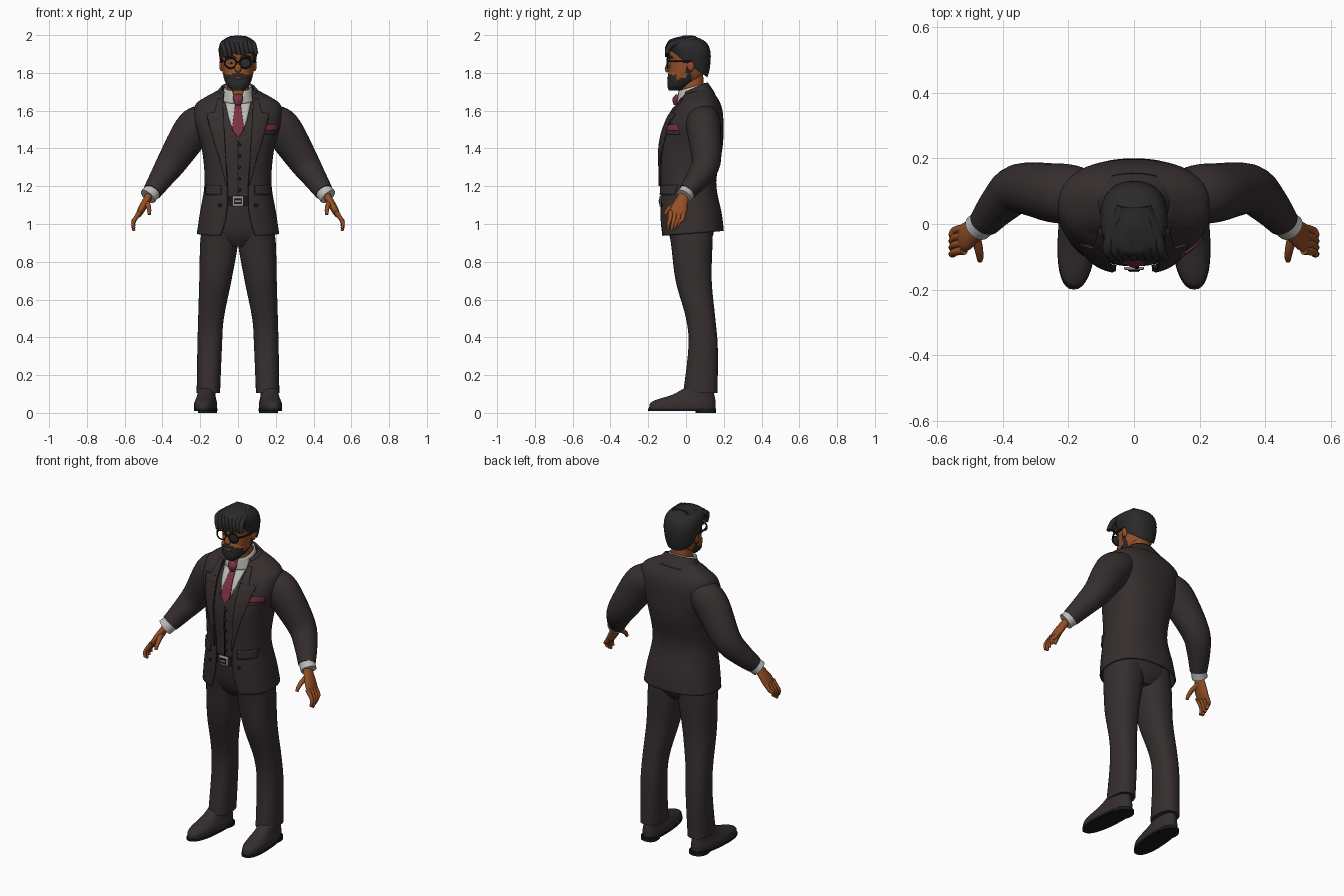
import bpy, bmesh, math, random
from mathutils import Matrix, Vector

random.seed(4)
if "Cube" in bpy.data.objects:
    bpy.data.objects.remove(bpy.data.objects["Cube"])
POWER = .85
made = []


def material(name, red, green, blue):
    mat = bpy.data.materials.new(name)
    mat.use_nodes = True
    mat.diffuse_color = (red, green, blue, 1)
    mat.node_tree.nodes["Principled BSDF"].inputs["Base Color"].default_value = mat.diffuse_color
    return mat


SUIT = material("charcoal suit", .036, .027, .028)
HAIR = material("dark hair", .024, .022, .024)
SKIN = material("brown skin", .3, .08, .02)
SHIRT = material("pale grey shirt", .5, .5, .48)
TIE = material("wine red", .2, .03, .05)
METAL = material("steel buckle", .3, .3, .3)
BLACK = material("black trim", .01, .01, .01)
LIP = material("lips", .26, .07, .05)


def finish(name, bm, mat, thick=0):
    bmesh.ops.recalc_face_normals(bm, faces=bm.faces)
    mesh = bpy.data.meshes.new(name)
    bm.to_mesh(mesh)
    bm.free()
    part = bpy.data.objects.new(name, mesh)
    bpy.context.collection.objects.link(part)
    mesh.materials.append(mat)
    if thick:
        solid = part.modifiers.new("thickness", "SOLIDIFY")
        solid.thickness, solid.offset = thick, 0
    made.append(part)
    return part


def blend(low, high, t):
    return [a + (b - a) * t for a, b in zip(low, high)]


def spline(keys, steps):
    """Smooth in-between values through every key."""
    out = []
    for i, (start, end) in enumerate(zip(keys, keys[1:])):
        before, after = keys[max(i - 1, 0)], keys[min(i + 2, len(keys) - 1)]
        for step in range(steps):
            t = step / steps
            out.append([b + t / 2 * (c - a + t * (2*a - 5*b + 4*c - d + t * (3*(b - c) + d - a)))
                        for a, b, c, d in zip(before, start, end, after)])
    return out + [list(keys[-1])]


def sheet(name, rows, mat, closed=False, thick=0):
    """Bridge rows of points; closed rows become a capped solid."""
    bm = bmesh.new()
    verts = [[bm.verts.new(point) for point in row] for row in rows]
    for low, high in zip(verts, verts[1:]):
        for j in range(0 if closed else 1, len(low)):
            bm.faces.new((low[j - 1], low[j], high[j], high[j - 1]))
    if closed:
        bm.faces.new(verts[0])
        bm.faces.new(verts[-1])
    return finish(name, bm, mat, thick)


def key(z, width, front, back, gap=0, tilt=0, shift=0):
    return z, width, front, back, gap, tilt, shift


def rounded(value):
    return math.copysign(abs(value) ** POWER, value)


def loft(name, keys, mat, count=36, steps=5, side=1, thick=0):
    """Stacked rounded sections; a gap leaves the front open."""
    closed = not any(k[4] for k in keys)
    rows = []
    for z, width, front, back, gap, tilt, shift in spline(keys, steps):
        first = 0 if closed else math.asin((gap / width) ** (1 / POWER))
        row = []
        for i in range(count if closed else count + 1):
            angle = first + (math.tau - 2 * first) * i / count
            depth = (front - back) / 2 * rounded(math.cos(angle))
            row.append((side * (shift + width * rounded(math.sin(angle))),
                        (front + back) / 2 + depth, z + tilt * depth))
        rows.append(row)
    return sheet(name, rows, mat, closed, thick)


def tube(name, path, mat, count=14, side=1):
    """Sweep of elliptical sections along (x, y, z, width, depth)."""
    path = spline(path, 4)
    spots = [Vector(p[:3]) for p in path]
    along = (spots[-1] - spots[0]).normalized()
    guide = Vector((1, 0, 0)) if abs(along.y) > .75 else Vector((0, 1, 0))
    rows = []
    for i, spot in enumerate(spots):
        heading = (spots[min(i + 1, len(spots) - 1)] - spots[max(i - 1, 0)]).normalized()
        across = (guide - heading * guide.dot(heading)).normalized()
        other = heading.cross(across)
        row = []
        for j in range(count):
            angle = math.tau * j / count
            point = spot + across * path[i][3] * math.cos(angle) + other * path[i][4] * math.sin(angle)
            row.append((side * point.x, point.y, point.z))
        rows.append(row)
    return sheet(name, rows, mat, True)


def rod(name, points, radius, mat, side=1, taper=1):
    """Round tube whose radius shrinks by taper at each point."""
    return tube(name, [(*p, radius * taper ** i, radius * taper ** i) for i, p in enumerate(points)],
                mat, count=10, side=side)


def ball(name, place, size, mat):
    bm = bmesh.new()
    bmesh.ops.create_uvsphere(bm, u_segments=16, v_segments=10, radius=1,
                              matrix=Matrix.LocRotScale(Vector(place), None, Vector(size)))
    return finish(name, bm, mat)


# Jacket shell, open at the front
JACKET = [key(.95, .213, -.13, .195, gap=.09, tilt=.08), key(1.05, .198, -.135, .185, gap=.06),
          key(1.22, .172, -.135, .155, gap=.055), key(1.4, .187, -.14, .188, gap=.07),
          key(1.52, .222, -.112, .193, gap=.075), key(1.6, .228, -.07, .188, gap=.08),
          key(1.645, .205, -.04, .168, gap=.08, tilt=.1), key(1.7, .1, -.02, .12, gap=.075, tilt=.3)]
loft("jacket", JACKET, SUIT, count=56, steps=6, thick=.01)
FRONT = [(z + tilt * (front - back) / 2, width, front, back)
         for z, width, front, back, gap, tilt, shift in spline(JACKET, 10)]


def surface(x, z):
    """Depth of the jacket front at x, z."""
    z = min(max(z, FRONT[0][0]), FRONT[-1][0])
    low, high = next(pair for pair in zip(FRONT, FRONT[1:]) if pair[1][0] >= z)
    z, width, front, back = blend(low, high, (z - low[0]) / (high[0] - low[0]))
    bulge = max(0, 1 - min(1, abs(x) / width) ** (2 / POWER)) ** (POWER / 2)
    return (front + back) / 2 + (front - back) / 2 * bulge


def patch(name, outline, lift, mat, side=1):
    """Thin plate draped on the chest; outline rows are (z, inner x, outer x)."""
    rows = []
    for low, high in zip(outline, outline[1:]):
        for step in range(6):
            z, inner, outer = blend(low, high, step / 5)
            xs = [inner + (outer - inner) * i / 8 for i in range(9)]
            rows.append([(side * x, surface(x, z) - lift, z) for x in xs])
    return sheet(name, rows, mat, thick=.008)


def plate(name, z, x, height, width, lift, mat, side=1):
    return patch(name, [(z - height / 2, x - width / 2, x + width / 2),
                        (z + height / 2, x - width / 2, x + width / 2)], lift, mat, side)


# Vest, shirt front and tie
inset = .012
vest = [key(1.11, .165, -.12, .15)]
vest += [key(z, width - inset, front + inset, back - inset, tilt=tilt)
         for z, width, front, back, gap, tilt, shift in JACKET[2:]]
loft("vest", vest, SUIT)
patch("shirt_front", [(1.45, 0, .003), (1.54, -.045, .045), (1.675, -.075, .075)], -.007, SHIRT)
patch("tie", [(1.46, 0, .003), (1.5, -.032, .032), (1.63, -.015, .015)], 0, TIE)
tube("tie_knot", [(0, -.04, 1.68, .012, .024), (0, -.055, 1.66, .017, .028), (0, -.055, 1.63, .01, .015)], TIE)
plate("vest_seam", 1.28, 0, .32, .004, -.01, BLACK)
for i in range(5):
    z = 1.18 + .06 * i
    ball("vest_button", (.008, surface(0, z) + .009, z), (.008, .006, .008), BLACK)

# Collars
loft("shirt_collar", [key(1.66, .084, -.045, .11, gap=.01, tilt=.3),
                      key(1.725, .068, -.04, .1, gap=.03, tilt=.3)], SHIRT, thick=.008)
loft("jacket_collar", [key(1.66, .135, -.03, .15, gap=.09, tilt=.3),
                       key(1.717, .086, -.02, .11, gap=.07, tilt=.45)], SUIT, thick=.012)

# Pocket square
plate("breast_pocket", 1.485, .17, .02, .06, .006, SUIT)
plate("pocket_square", 1.51, .173, .03, .06, .008, TIE)

# Belt, buckle and trouser top
loft("hips", [key(.88, .09, -.05, .11), key(.93, .175, -.085, .14),
              key(1, .185, -.105, .15), key(1.14, .16, -.12, .14)], SUIT)
loft("belt", [key(z, .165, -.129, .144) for z in (1.095, 1.145)], BLACK, steps=1)
plate("buckle", 1.12, 0, .056, .06, .001, METAL)
plate("buckle_hole", 1.12, 0, .03, .036, .004, BLACK)
plate("buckle_pin", 1.12, 0, .008, .03, .007, METAL)

for side, tag in ((1, "left"), (-1, "right")):
    # Jacket trim
    patch(tag + "_lapel", [(1.2, .055, .06), (1.35, .065, .1), (1.55, .076, .16), (1.585, .078, .165),
                           (1.59, .078, .125), (1.665, .08, .105)], .01, SUIT, side)
    plate(tag + "_pocket_flap", 1.18, .13, .05, .08, .014, SUIT, side)
    ball(tag + "_jacket_button", (side * .095, surface(.095, 1.1) - .007, 1.1), (.01, .006, .01), BLACK)

    # Sleeve and cuff
    tube(tag + "_sleeve", [(.13, .085, 1.575, .075, .06), (.19, .09, 1.545, .09, .09),
                           (.245, .095, 1.49, .09, .1), (.348, .108, 1.33, .076, .08),
                           (.405, .065, 1.245, .064, .064), (.455, .005, 1.17, .046, .05)],
         SUIT, count=28, side=side)
    tube(tag + "_cuff", [(.445, .015, 1.18, .043, .046), (.478, -.012, 1.145, .042, .046)],
         SHIRT, count=24, side=side)

    # Hand
    tube(tag + "_palm", [(.468, -.01, 1.155, .027, .02), (.51, -.037, 1.08, .044, .02),
                         (.527, -.047, 1.045, .038, .013)], SKIN, count=18, side=side)
    for i in range(4):
        y, rise = .022 * i - .08, .012 * abs(i - 1)
        rod(f"{tag}_finger_{i + 1}", [(.518, y, 1.065), (.546, y - .005, 1.025),
                                      (.556, y * .9 - .02, .99 + rise), (.55, y * .8 - .03, .965 + rise)],
            .014, SKIN, side, taper=.83)
    rod(tag + "_thumb", [(.488, -.025, 1.12), (.475, -.07, 1.095), (.47, -.1, 1.07), (.47, -.11, 1.05)],
        .017, SKIN, side, taper=.8)

    # Trouser leg
    loft(tag + "_leg", [key(1, .09, -.1, .14, shift=.095), key(.9, .1, -.08, .14, shift=.1),
                        key(.7, .085, -.055, .136, shift=.12), key(.5, .068, 0, .155, shift=.143),
                        key(.35, .065, .013, .168, shift=.15), key(.105, .062, -.015, .167, shift=.157)],
         SUIT, side=side)

    # Shoe, with the toe turned out
    hub = .17
    shoe = [loft(tag + "_shoe", [key(.015, .058, -.195, .155, shift=hub), key(.05, .059, -.19, .157, shift=hub),
                                 key(.07, .053, -.155, .155, shift=hub), key(.095, .047, -.075, .15, shift=hub),
                                 key(.13, .042, -.01, .145, shift=hub)], SUIT, side=side),
            loft(tag + "_sole", [key(z, .06, -.2, .16, shift=hub) for z in (.01, .024)], BLACK, side=side),
            loft(tag + "_heel", [key(z, .05, .05, .16, shift=hub) for z in (0, .02)], BLACK, side=side)]
    for part in shoe:
        for vert in part.data.vertices:
            vert.co.x -= side * .07 * vert.co.y

    # Ear, brow and glasses arm
    ball(tag + "_ear", (side * .087, .025, 1.84), (.012, .02, .032), SKIN)
    rod(tag + "_brow", [(.012, -.09, 1.878), (.04, -.09, 1.889), (.068, -.073, 1.88)], .007, HAIR, side, taper=.8)
    rod(tag + "_glasses_arm", [(.07, -.096, 1.862), (.088, -.06, 1.862), (.094, .03, 1.86)], .005, BLACK, side)

# Neck and head; the beard is chosen by height and depth
loft("neck", [key(1.64, .06, -.025, .1), key(1.8, .055, -.025, .09)], SKIN)
head = loft("head", [key(1.706, .028, -.085, -.025), key(1.735, .055, -.093, .03), key(1.78, .072, -.09, .085),
                     key(1.85, .083, -.085, .11), key(1.92, .086, -.083, .115), key(1.985, .03, -.02, .05)],
            SKIN, count=72, steps=10)
head.data.materials.append(HAIR)
bearded = set()
for face in head.data.polygons:
    x, y, z = face.center
    if y < -.045:
        limit = 1.803 - abs(x) / 4
    else:
        limit = 1.775 + y * .4 if y < .01 else 1.9
    if z < 1.72 or (y < .035 and z < limit):
        face.material_index = 1
        bearded.update(face.vertices)
for index in bearded:
    spot = head.data.vertices[index].co
    spot.x *= 1.07
    spot.y -= .006
ball("lips", (0, -.094, 1.773), (.025, .006, .006), LIP)
tube("nose", [(0, -.08, 1.872, .008, .01), (0, -.1, 1.82, .013, .018), (0, -.09, 1.806, .006, .01)], SKIN)
ball("right_eye", (-.036, -.08, 1.853), (.014, .006, .007), SHIRT)
ball("right_iris", (-.036, -.085, 1.853), (.006, .003, .006), BLACK)

# Glasses, with the left lens covered
for side in (-1, 1):
    bpy.ops.mesh.primitive_torus_add(location=(side * .039, -.099, 1.852), rotation=(math.pi / 2, 0, 0),
                                     major_radius=.027, minor_radius=.004, major_segments=28, minor_segments=8)
    rim = bpy.context.object
    rim.name = "lens_rim"
    rim.scale.x = 1.15
    rim.data.materials.append(BLACK)
    made.append(rim)
ball("left_lens_cover", (.039, -.097, 1.852), (.031, .005, .027), HAIR)
rod("glasses_bridge", [(-.01, -.1, 1.86), (.01, -.1, 1.86)], .004, BLACK)

# Hair cap and swept locks
loft("hair", [key(1.845, .09, -.083, .113, tilt=-.7), key(1.88, .098, -.09, .126, tilt=-.5),
              key(1.93, .102, -.097, .13, tilt=-.22), key(1.97, .083, -.083, .106, tilt=-.08),
              key(1.997, .02, -.015, .035)], HAIR)
for i in range(8):
    x = .023 * i - .08
    drop = 2 * x * x
    tip = 1.905 - drop + random.uniform(-.012, .012)
    rod(f"lock_{i + 1}", [(x * .4, .05, 1.975), (x * .8, -.02, 1.976 - drop), (x, -.075, 1.963 - drop),
                          (x + .008, -.097, 1.935 - drop), (x + .016, -.1, tip)], .022, HAIR, taper=.85)

# Smooth shading with sharp edges kept
bpy.ops.object.select_all(action="DESELECT")
for part in made:
    part.select_set(True)
bpy.context.view_layer.objects.active = made[0]
bpy.ops.object.shade_smooth_by_angle(angle=math.radians(45))
